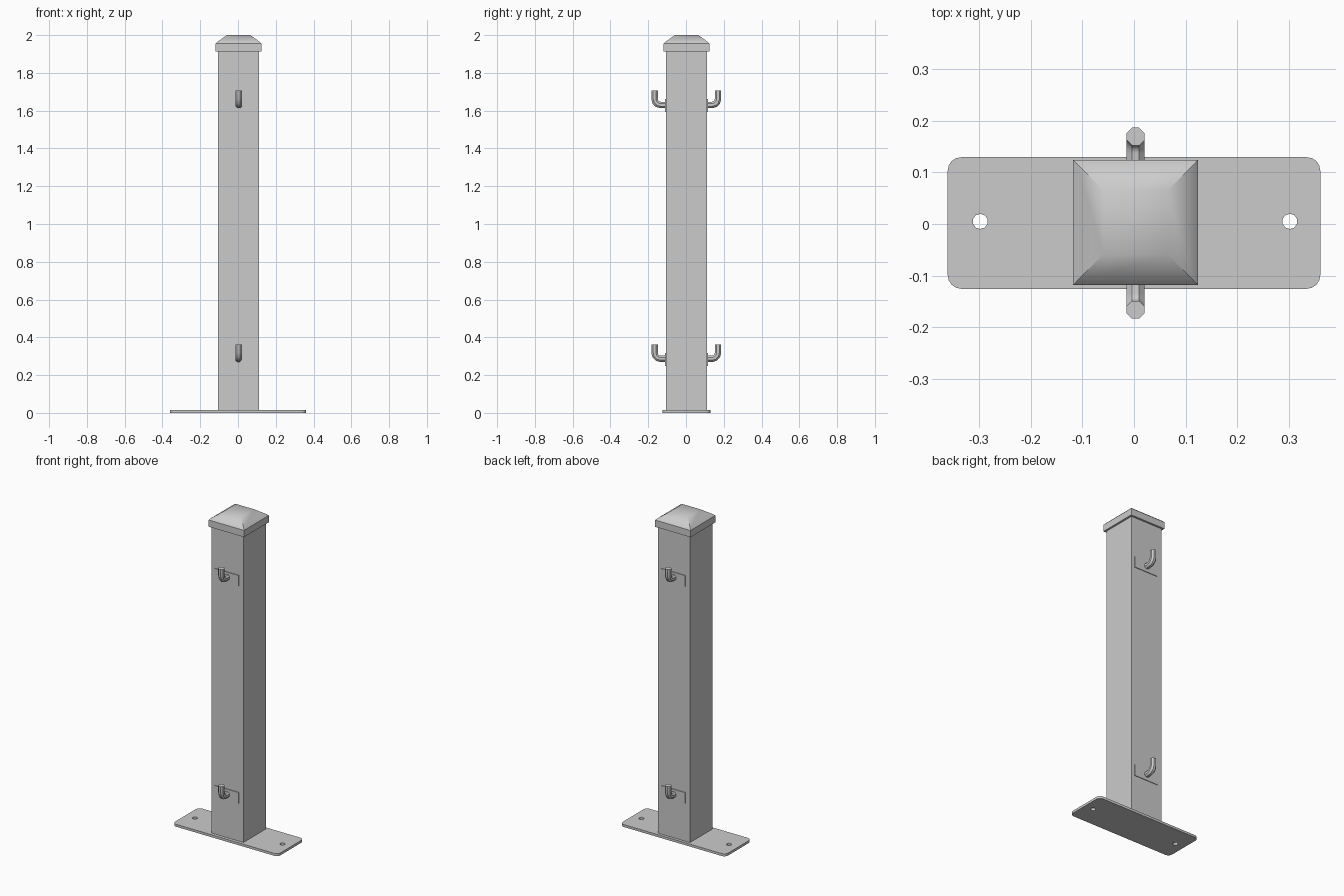
import bpy, bmesh
from math import sin, cos, pi
from mathutils import Vector

if "Cube" in bpy.data.objects:
    bpy.data.objects.remove(bpy.data.objects["Cube"])

CX, CY = 0.003, 0.003


def finish(bm, name):
    bmesh.ops.recalc_face_normals(bm, faces=bm.faces)
    me = bpy.data.meshes.new(name)
    bm.to_mesh(me)
    bm.free()
    ob = bpy.data.objects.new(name, me)
    bpy.context.collection.objects.link(ob)
    return ob


def loft(name, rings):
    """Skin a list of equal-length vertex rings and close both ends."""
    bm = bmesh.new()
    rows = [[bm.verts.new(p) for p in ring] for ring in rings]
    n = len(rows[0])
    for a, b in zip(rows, rows[1:]):
        for i in range(n):
            j = (i + 1) % n
            bm.faces.new((a[i], a[j], b[j], b[i]))
    bm.faces.new(rows[0])
    bm.faces.new(rows[-1])
    return finish(bm, name)


def square(h, z):
    return [(CX + sx * h, CY + sy * h, z) for sx, sy in ((-1, -1), (1, -1), (1, 1), (-1, 1))]


def box(name, size, centre):
    x, y, z = (s / 2 for s in size)
    base = [(-x, -y), (x, -y), (x, y), (-x, y)]
    return loft(name, [[(centre[0] + a, centre[1] + b, centre[2] + c) for a, b in base]
                       for c in (-z, z)])


# Base plate: rounded outline with two bolt holes, extruded
def base_plate():
    cu = bpy.data.curves.new("base_plate", 'CURVE')
    cu.dimensions, cu.fill_mode, cu.extrude = '2D', 'BOTH', 0.0075
    hx, hy, r = 0.361, 0.1275, 0.026
    outline = []
    for k, (sx, sy) in enumerate(((1, 1), (-1, 1), (-1, -1), (1, -1))):
        for i in range(5):
            a = k * pi / 2 + i * pi / 8
            outline.append((sx * (hx - r) + r * cos(a), sy * (hy - r) + r * sin(a) + 0.002))
    loops = [outline]
    for hole_x in (-0.298, 0.302):
        loops.append([(hole_x + 0.0148 * cos((i + 0.5) * pi / 5), 0.005 + 0.0148 * sin((i + 0.5) * pi / 5))
                      for i in range(10)])
    for pts in loops:
        sp = cu.splines.new('POLY')
        sp.points.add(len(pts) - 1)
        for p, (x, y) in zip(sp.points, pts):
            p.co = (x, y, 0, 1)
        sp.use_cyclic_u = True
    ob = bpy.data.objects.new("base_plate", cu)
    bpy.context.collection.objects.link(ob)
    ob.location.z = 0.0075
    bpy.context.view_layer.objects.active = ob
    ob.select_set(True)
    bpy.ops.object.convert(target='MESH')
    ob.select_set(False)


base_plate()

# Square post
loft("post", [square(0.109, 0.012), square(0.109, 1.92)])

# Cap: short skirt, sloped shoulders, flat top
cap = loft("post_cap", [square(h, z) for h, z in
                        ((0.121, 1.913), (0.121, 1.955), (0.114, 1.963), (0.062, 2.0))])
bpy.context.view_layer.objects.active = cap
cap.select_set(True)
bpy.ops.object.shade_smooth_by_angle(angle=pi / 5)
cap.select_set(False)


# Hook: octagonal rod swept along an L path with a rounded elbow
def hook(name, side, z):
    r, bend, reach = 0.0185, 0.032, 0.168
    path = [(0.10, 0.0, 0.0)]
    for i in range(4):
        a = i * pi / 6
        path.append((reach - bend + bend * sin(a), bend - bend * cos(a), a))
    path.append((reach, 0.076, pi / 2))
    rings = []
    for d, h, a in path:
        up = Vector((0, -side * sin(a), cos(a)))
        c = Vector((CX, CY * 0.5 + side * d, z + h))
        rings.append([c + r * (cos(t) * Vector((1, 0, 0)) + sin(t) * up)
                      for t in ((i + 0.5) * pi / 4 for i in range(8))])
    ob = loft(name, rings)
    bpy.context.view_layer.objects.active = ob
    ob.select_set(True)
    bpy.ops.object.shade_smooth_by_angle(angle=pi / 5)
    ob.select_set(False)


for level, z in (("lower", 0.286), ("upper", 1.630)):
    for face, side in (("front", -1), ("back", 1)):
        hook(f"{level}_{face}_hook", side, z)
        # Thin mounting plate behind the hook
        box(f"{level}_{face}_mount", (0.165, 0.012, 0.068),
            (CX + side * 0.006, CY + side * 0.107, z - 0.003))
